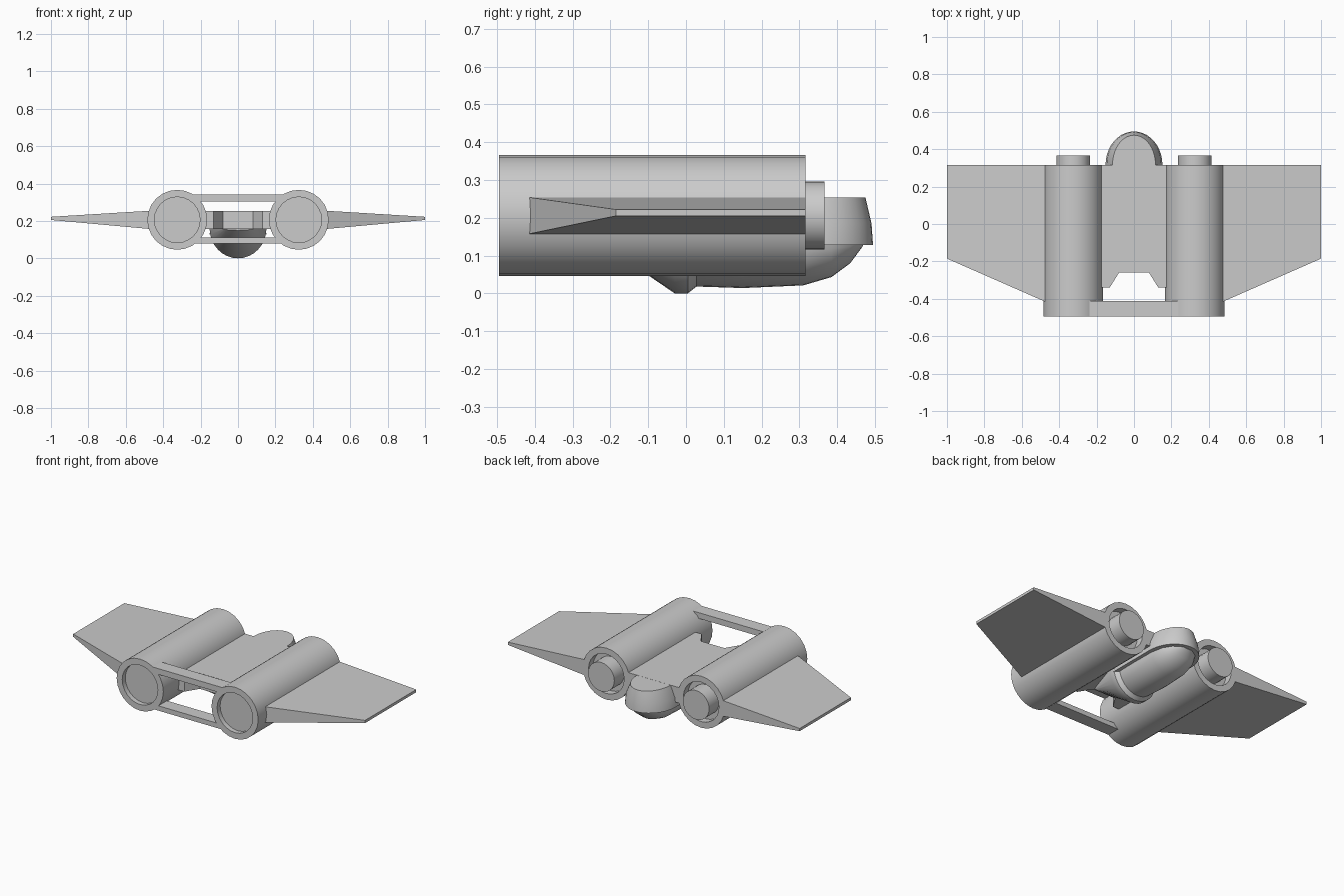
import bpy, bmesh
from math import sin, cos, pi

if "Cube" in bpy.data.objects:
    bpy.data.objects.remove(bpy.data.objects["Cube"])

EX, EZ = 0.325, 0.206      # engine axis


def make(name, verts, faces, mirror=False, smooth=None):
    me = bpy.data.meshes.new(name)
    me.from_pydata(verts, [], faces)
    bm = bmesh.new()
    bm.from_mesh(me)
    bmesh.ops.remove_doubles(bm, verts=bm.verts, dist=1e-5)
    bmesh.ops.recalc_face_normals(bm, faces=bm.faces)
    bm.to_mesh(me)
    bm.free()
    ob = bpy.data.objects.new(name, me)
    bpy.context.collection.objects.link(ob)
    if mirror:
        ob.modifiers.new("Mirror", 'MIRROR')
    if smooth:
        bpy.ops.object.select_all(action='DESELECT')
        ob.select_set(True)
        bpy.context.view_layer.objects.active = ob
        bpy.ops.object.shade_smooth_by_angle(angle=smooth)
    return ob


def loft(name, rings, **kw):
    """Join equal-length closed rings and cap both ends."""
    n = len(rings[0])
    verts = [p for r in rings for p in r]
    faces = [(k * n + i, k * n + (i + 1) % n, (k + 1) * n + (i + 1) % n, (k + 1) * n + i)
             for k in range(len(rings) - 1) for i in range(n)]
    faces += [tuple(range(n)), tuple(range((len(rings) - 1) * n, len(rings) * n))]
    return make(name, verts, faces, **kw)


def prism(name, outline, z0, z1):
    return loft(name, [[(x, y, z) for x, y in outline] for z in (z0, z1)])


# Engine pods: turned profile with recessed intake and protruding nozzle
profile = [(0.122, -0.465), (0.122, -0.495), (0.16, -0.495), (0.16, 0.316),
           (0.122, 0.316), (0.122, 0.27), (0.09, 0.27), (0.09, 0.366)]
SEG = 24
loft("engine_pod", [[(EX + r * cos(2 * pi * i / SEG), y, EZ + r * sin(2 * pi * i / SEG))
                     for i in range(SEG)] for r, y in profile], mirror=True, smooth=0.6)

# Tapered wings
loft("wing", [[(x, y0, z0), (x, 0.316, z0), (x, 0.316, z1), (x, y0, z1)]
              for x, y0, z0, z1 in ((0.46, -0.422, 0.156, 0.255), (1.0, -0.185, 0.205, 0.222))],
     mirror=True)

# Centre deck with a notch in the front edge
half = [(0.08, -0.26), (0.13, -0.34), (0.19, -0.34), (0.19, 0.316)]
prism("centre_deck", half + [(-x, y) for x, y in reversed(half)], 0.157, 0.254)

# Upper and lower cross bars at the front
for name, z0, z1 in (("upper_bar", 0.304, 0.34), ("lower_bar", 0.08, 0.11)):
    prism(name, [(-0.25, -0.495), (0.25, -0.495), (0.25, -0.412), (-0.25, -0.412)], z0, z1)


# Rounded nose with sloping sides, running back under the deck
def nose_ring(hw, tip, z):
    arc = [(hw * cos(pi * i / 20), 0.316 + (tip - 0.316) * sin(pi * i / 20), z)
           for i in range(21)]
    return [(hw, 0.0, z)] + arc + [(-hw, 0.0, z)]


loft("nose", [nose_ring(0.152, 0.495, 0.128), nose_ring(0.145, 0.491, 0.185),
              nose_ring(0.115, 0.475, 0.2535)], smooth=0.5)

# Belly hull: half-ellipse sections (y, half width, bottom z) with a lip at the front
sections = [(-0.25, 0.08, 0.15), (-0.03, 0.152, 0.0), (0.005, 0.152, 0.0),
            (0.028, 0.132, 0.018), (0.15, 0.132, 0.014), (0.31, 0.13, 0.021),
            (0.385, 0.115, 0.043), (0.435, 0.083, 0.08), (0.468, 0.035, 0.125)]
rings = []
for y, hw, zb in sections:
    top = 0.16 if y < 0.1 else 0.135
    rings.append([(hw * cos(pi * i / 16), y, top - (top - zb) * sin(pi * i / 16))
                  for i in range(17)])
loft("belly_hull", rings, smooth=0.6)
